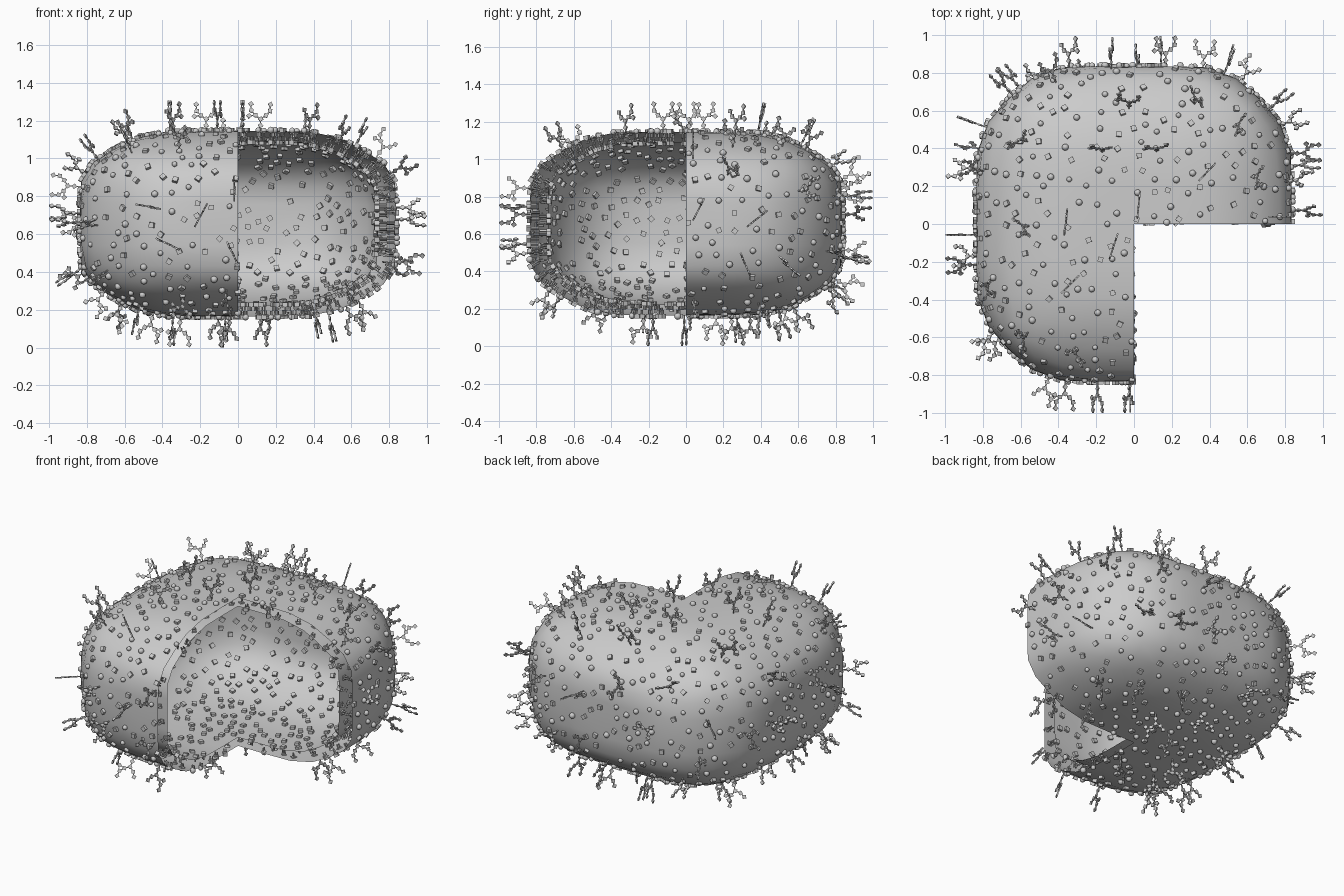
import bpy, bmesh, math, random
from mathutils import Vector, Matrix

if "Cube" in bpy.data.objects:
    bpy.data.objects.remove(bpy.data.objects["Cube"])

random.seed(7)
HALF = Vector((0.835, 0.835, 0.49))   # half sizes of the outer membrane
MID = Vector((0, 0, 0.655))
INNER = 0.885                         # inner layer scale


def finish(bm, name):
    me = bpy.data.meshes.new(name)
    bm.to_mesh(me)
    bm.free()
    ob = bpy.data.objects.new(name, me)
    bpy.context.collection.objects.link(ob)
    return ob


def flatten(c):
    """Widens the flat sides and eases the corners inward."""
    k = min(max((abs(c) - 0.84) / 0.14, 0), 1)
    return c * (0.955 + 0.06 * k) if k < 1 else math.copysign(1, c)


def shell(name, scale, flip=False):
    """Rounded box from a subdivided cube, with the front right quarter removed."""
    bm = bmesh.new()
    bmesh.ops.create_cube(bm, size=2)
    bmesh.ops.subdivide_edges(bm, edges=bm.edges[:], cuts=1, use_grid_fill=True)
    ob = finish(bm, name)
    ob.modifiers.new("round", 'SUBSURF').levels = 2
    bpy.context.view_layer.update()
    rounded = ob.evaluated_get(bpy.context.evaluated_depsgraph_get())
    bm = bmesh.new()
    bm.from_mesh(rounded.to_mesh())
    ob.modifiers.clear()
    for v in bm.verts:
        v.co = Vector(flatten(a) * b * scale for a, b in zip(v.co, HALF)) + MID
    cut = [f for f in bm.faces
           if f.calc_center_median().x > 0 and f.calc_center_median().y < 0]
    bmesh.ops.delete(bm, geom=cut, context='FACES')
    if flip:
        bmesh.ops.reverse_faces(bm, faces=bm.faces[:])
    bm.normal_update()
    bm.to_mesh(ob.data)
    bm.free()
    for p in ob.data.polygons:
        p.use_smooth = True
    return ob


def scatter(ob, count, gap):
    """Spaced random points with normals on a shell."""
    polys = ob.data.polygons
    weights = [p.area for p in polys]
    pts = []
    for p in random.choices(polys, weights, k=count * 6):
        a, b, c, d = [ob.data.vertices[i].co for i in p.vertices]
        u, v = random.random(), random.random()
        co = a.lerp(b, u).lerp(d.lerp(c, u), v)
        if all((co - q).length > gap for q, _ in pts):
            pts.append((co, p.normal.copy()))
            if len(pts) == count:
                break
    return pts


def rotation(n):
    return (n.to_track_quat('Z', 'Y').to_matrix()
            @ Matrix.Rotation(random.uniform(0, 6.28), 3, 'Z')).to_4x4()


def box(bm, co, rot, size):
    m = Matrix.Translation(co) @ rot @ Matrix.Diagonal((*size, 1))
    bmesh.ops.create_cube(bm, size=1, matrix=m)


# Two membrane layers
outer = shell("outer_membrane", 1)
inner = shell("inner_membrane", INNER, flip=True)
outer_pts = scatter(outer, 640, 0.062)
inner_pts = scatter(inner, 640, 0.055)

# Lipid heads on the outside (rounded) and in the cavity (square)
bm = bmesh.new()
for i, (co, n) in enumerate(outer_pts):
    if i % 2:
        bmesh.ops.create_icosphere(bm, subdivisions=2, radius=random.uniform(0.014, 0.019),
                                   matrix=Matrix.Translation(co + n * 0.005))
    else:
        box(bm, co + n * 0.005, rotation(n), (0.027, 0.027, 0.024))
heads = finish(bm, "outer_heads")
for p in heads.data.polygons:
    p.use_smooth = len(p.vertices) == 3
bm = bmesh.new()
for co, n in inner_pts:
    box(bm, co + n * 0.004, rotation(n), (0.027, 0.027, 0.024))
finish(bm, "inner_heads")

# Paired lipid tails in the gap between the layers
bm = bmesh.new()
for pts in (outer_pts, inner_pts):
    for co, n in pts:
        rot = rotation(n)
        length = 0.028 + 0.02 * (1 - abs(n.z))
        for side in (-0.007, 0.007):
            offset = rot @ Vector((side, 0, -length / 2))
            box(bm, co + offset, rot, (0.007, 0.007, length))
finish(bm, "lipid_tails")

# Branching sugar chains: flat Y shapes made of beads and thin links
STEM = [(0, 0.0), (0, 0.035), (0, 0.07)]
ARM = [(0, 0.07), (0.028, 0.09), (0.05, 0.115), (0.052, 0.15)]
TWIG = [(0.028, 0.09), (0.062, 0.085)]
SHORT = [(0, 0.07), (-0.028, 0.09), (-0.045, 0.118)]
bm = bmesh.new()
for i, (co, n) in enumerate(scatter(outer, 68, 0.2)):
    rot = rotation(n)
    left = SHORT if i % 2 else [(-x, z) for x, z in ARM]
    for path in (STEM, ARM, left, TWIG):
        spots = [Vector((x, 0, z)) for x, z in path]
        for a, b in zip(spots, spots[1:]):
            d = b - a
            turn = rot @ Matrix.Rotation(math.atan2(d.x, d.z), 4, 'Y')
            box(bm, co + rot @ ((a + b) / 2), turn, (0.006, 0.006, d.length))
            box(bm, co + rot @ b, turn @ Matrix.Rotation(0.6, 4, 'Y'), (0.021, 0.009, 0.021))
finish(bm, "sugar_chains")
